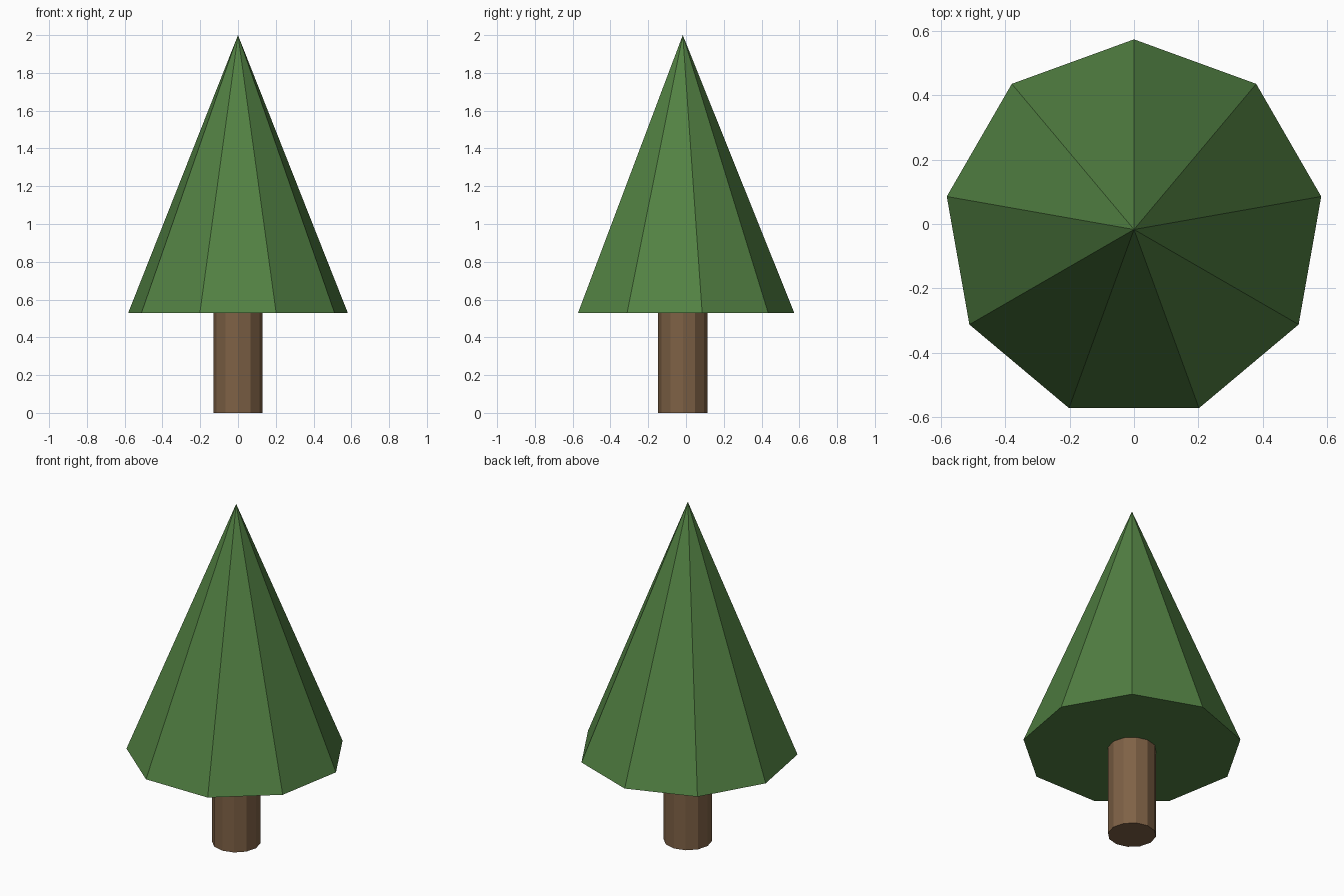
import bpy, bmesh
from math import sin, cos, tau

if "Cube" in bpy.data.objects:
    bpy.data.objects.remove(bpy.data.objects["Cube"])

CENTRE_Y = -0.017


def material(name, rgb):
    m = bpy.data.materials.new(name)
    m.diffuse_color = (*rgb, 1)
    m.use_nodes = True
    m.node_tree.nodes["Principled BSDF"].inputs["Base Color"].default_value = m.diffuse_color
    return m


def ring(bm, sides, radius, z):
    # first corner points to +y
    return [bm.verts.new((radius * sin(tau * i / sides),
                          CENTRE_Y + radius * cos(tau * i / sides), z))
            for i in range(sides)]


def solid(name, sides, radius, z0, z1, mat, pointed=False):
    bm = bmesh.new()
    low = ring(bm, sides, radius, z0)
    bm.faces.new(low)
    if pointed:
        tip = bm.verts.new((0, CENTRE_Y, z1))
        for i in range(sides):
            bm.faces.new((low[i], low[i - 1], tip))
    else:
        high = ring(bm, sides, radius, z1)
        bm.faces.new(high)
        for i in range(sides):
            bm.faces.new((low[i], low[i - 1], high[i - 1], high[i]))
    bmesh.ops.recalc_face_normals(bm, faces=bm.faces)
    me = bpy.data.meshes.new(name)
    bm.to_mesh(me)
    bm.free()
    me.materials.append(mat)
    ob = bpy.data.objects.new(name, me)
    bpy.context.collection.objects.link(ob)
    return ob


# twelve-sided trunk, slightly embedded in the foliage
solid("trunk", 12, 0.13, 0, 0.54, material("bark", (0.21, 0.12, 0.06)))

# nine-sided foliage cone with closed underside
solid("foliage", 9, 0.59, 0.53, 2.0,
      material("needles", (0.085, 0.22, 0.056)), pointed=True)
